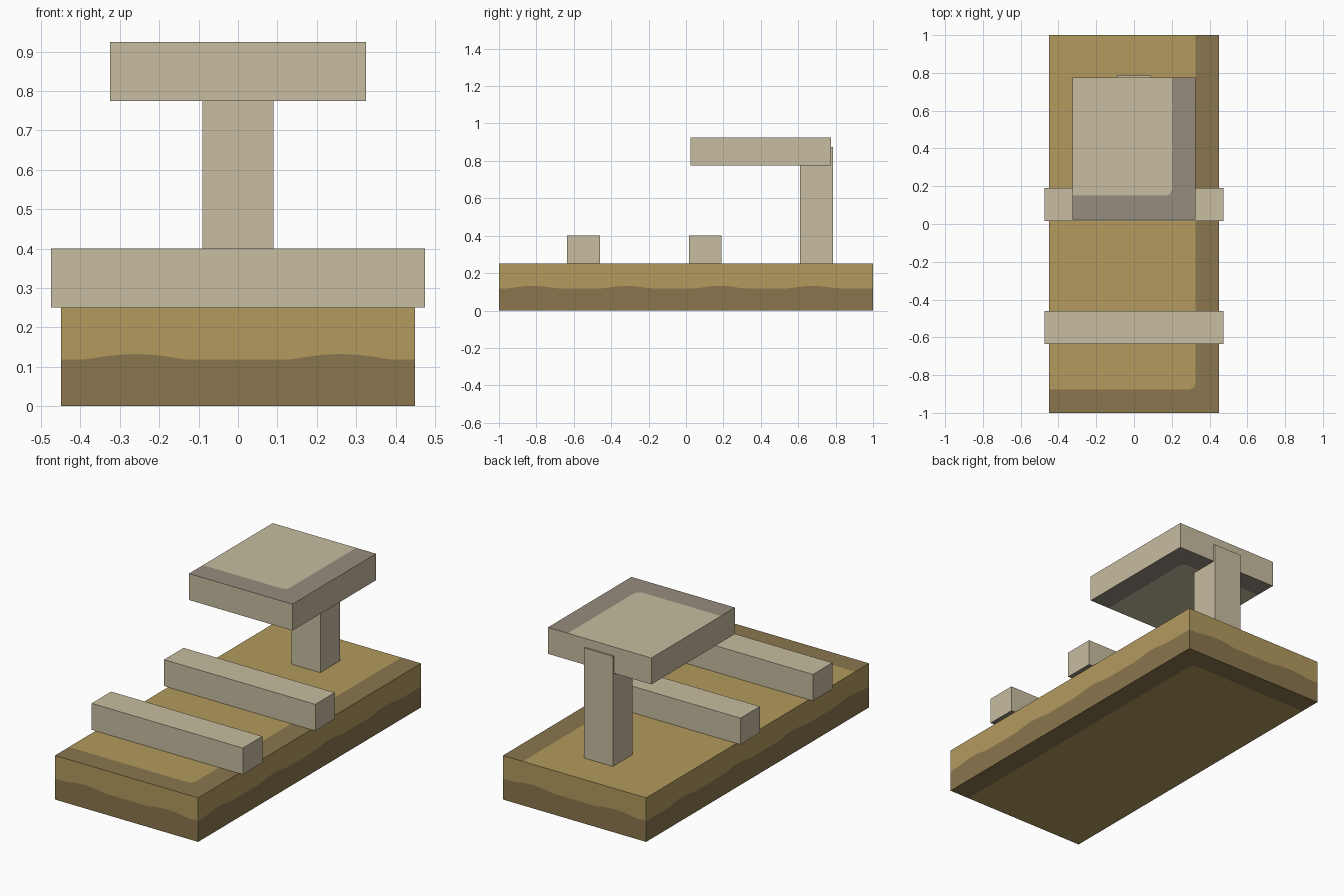
import bpy, bmesh
from math import cos, pi

cube = bpy.data.objects.get("Cube")
if cube:
    bpy.data.objects.remove(cube)


def linear(v):
    return v / 12.92 if v <= 0.04045 else ((v + 0.055) / 1.055) ** 2.4


def material(name, r, g, b):
    mat = bpy.data.materials.new(name)
    mat.use_nodes = True
    colour = (*[linear(c / 255) for c in (r, g, b)], 1)
    mat.diffuse_color = colour
    bsdf = mat.node_tree.nodes["Principled BSDF"]
    bsdf.inputs["Base Color"].default_value = colour
    bsdf.inputs["Roughness"].default_value = 0.9
    return mat


tan = material("tan", 179, 154, 94)
brown = material("brown", 138, 118, 78)
cream = material("cream", 199, 189, 160)
grey = material("grey", 150, 139, 126)

BORDER = 0.125  # width of the darker edge strips
ROUND = 0.03    # cut corner of the inner panel


def add_face(bm, points, index=0, up=None):
    face = bm.faces.new([bm.verts.new(p) for p in points])
    face.material_index = index
    face.normal_update()
    if up is not None and face.normal.z * up < 0:
        face.normal_flip()


def add_cap(bm, lo, hi, z, up, bordered):
    """Top or bottom face, with an optional dark strip along two edges."""
    (x0, y0), (x1, y1) = lo[:2], hi[:2]
    if not bordered:
        add_face(bm, [(x0, y0, z), (x1, y0, z), (x1, y1, z), (x0, y1, z)], 0, up)
        return
    near, far = (y0, y1) if up > 0 else (y1, y0)
    xi, yi = x1 - BORDER, near + up * BORDER
    corner = [(x0, yi), (xi - ROUND, yi), (xi - ROUND * 0.3, yi + up * ROUND * 0.3),
              (xi, yi + up * ROUND), (xi, far)]
    panel = corner + [(x0, far)]
    strip = corner + [(x1, far), (x1, near), (x0, near)]
    add_face(bm, [(x, y, z) for x, y in panel], 0, up)
    add_face(bm, [(x, y, z) for x, y in strip], 1, up)


def wave(x, y, along_x):
    t, centre, period = (x, 0.26, 0.52) if along_x else (y, 0.18, 0.5)
    return 0.118 + 0.014 * max(0, cos(2 * pi * (t - centre) / period))


def block(name, lo, hi, mats, top=False, bottom=False, wavy=False):
    bm = bmesh.new()
    corners = [(lo[0], lo[1]), (hi[0], lo[1]), (hi[0], hi[1]), (lo[0], hi[1])]
    for i, a in enumerate(corners):
        b = corners[(i + 1) % 4]
        steps = 48 if wavy else 1
        for k in range(steps):
            p, q = [tuple(u + (v - u) * s / steps for u, v in zip(a, b)) for s in (k, k + 1)]
            if wavy:
                hp, hq = [wave(*c, i % 2 == 0) for c in (p, q)]
                add_face(bm, [(*p, lo[2]), (*q, lo[2]), (*q, hq), (*p, hp)], 1)
                add_face(bm, [(*p, hp), (*q, hq), (*q, hi[2]), (*p, hi[2])], 0)
            else:
                add_face(bm, [(*p, lo[2]), (*q, lo[2]), (*q, hi[2]), (*p, hi[2])], 0)
    add_cap(bm, lo, hi, hi[2], 1, top)
    add_cap(bm, lo, hi, lo[2], -1, bottom)
    bmesh.ops.remove_doubles(bm, verts=bm.verts, dist=1e-5)
    mesh = bpy.data.meshes.new(name)
    bm.to_mesh(mesh)
    bm.free()
    for m in mats:
        mesh.materials.append(m)
    obj = bpy.data.objects.new(name, mesh)
    bpy.context.collection.objects.link(obj)
    return obj


# Long base slab with a wavy two-tone side
block("base", (-0.45, -1, 0), (0.45, 1, 0.25), [tan, brown], True, True, True)

# Two cross bars that overhang the base
for name, y in (("front_bar", -0.635), ("middle_bar", 0.015)):
    block(name, (-0.475, y, 0.25), (0.475, y + 0.175, 0.40), [cream, grey], bottom=True)

# Rear post and the overhanging top slab
block("post", (-0.09, 0.61, 0.25), (0.09, 0.785, 0.875), [cream])
block("top_slab", (-0.325, 0.025, 0.775), (0.325, 0.775, 0.925), [cream, grey], True, True)
